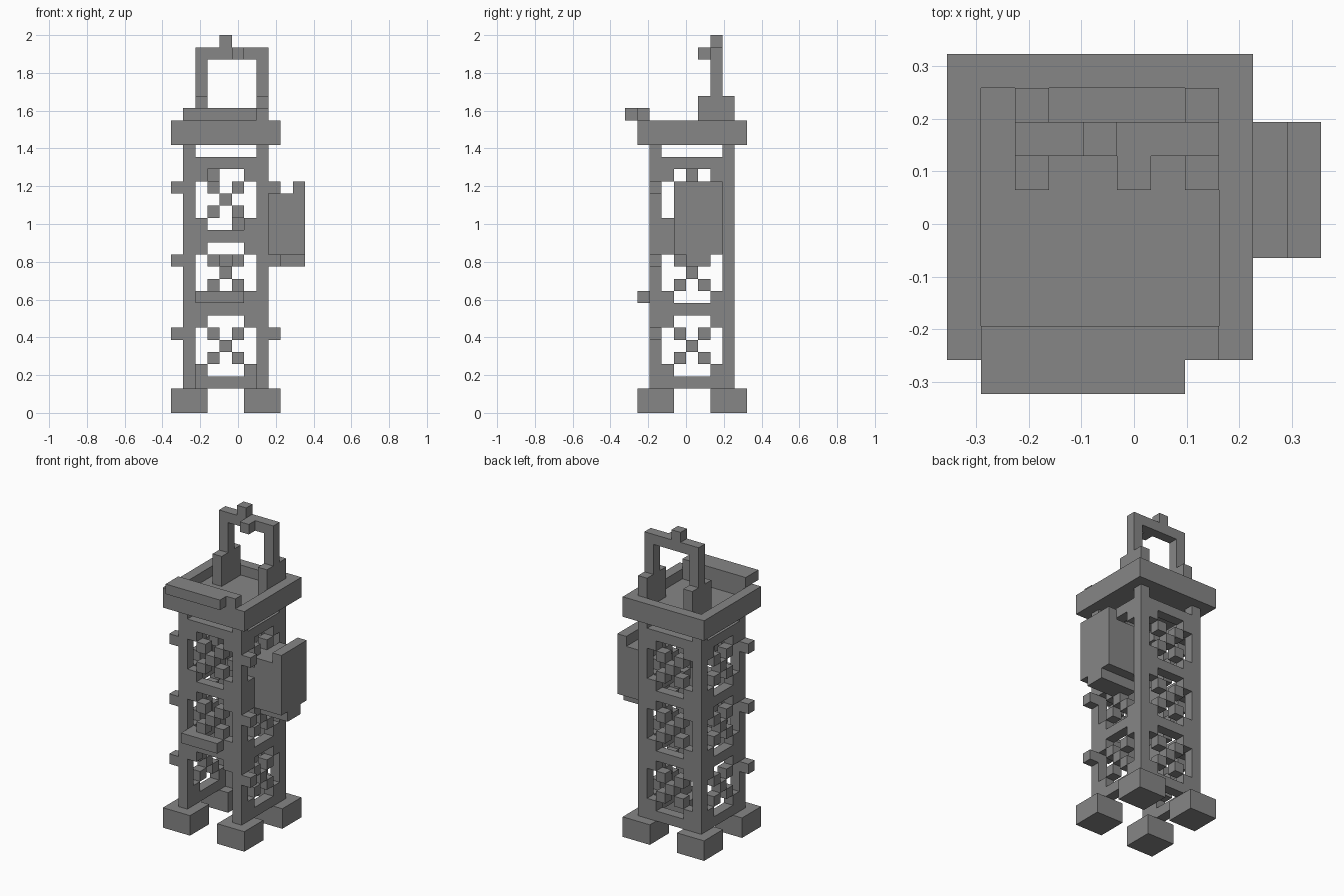
import bpy
from itertools import product
from mathutils import Vector

if "Cube" in bpy.data.objects:
    bpy.data.objects.remove(bpy.data.objects["Cube"], do_unlink=True)

U = 2 / 31                       # size of one block
ORIGIN = Vector((-5.5, -5, 0))   # grid corner, in blocks

stone = bpy.data.materials.new("mid grey")
stone.use_nodes = True
GREY = (0.24, 0.24, 0.24, 1)
stone.diffuse_color = GREY
stone.node_tree.nodes["Principled BSDF"].inputs["Base Color"].default_value = GREY


def box(x, y, z):
    """Set of blocks filling three half-open ranges."""
    return set(product(range(*x), range(*y), range(*z)))


def build(name, cells):
    """Make one object from blocks, keeping only its outer faces."""
    verts, faces = {}, []
    for cell in sorted(cells):
        for axis, side in product(range(3), (0, 1)):
            near = list(cell)
            near[axis] += 2 * side - 1
            if tuple(near) in cells:
                continue
            a, b = (axis + 1) % 3, (axis + 2) % 3
            loop = []
            for da, db in ((0, 0), (1, 0), (1, 1), (0, 1)):
                p = list(cell)
                p[axis] += side
                p[a] += da
                p[b] += db
                loop.append(verts.setdefault(tuple(p), len(verts)))
            faces.append(loop if side else loop[::-1])
    mesh = bpy.data.meshes.new(name)
    mesh.from_pydata([(Vector(v) + ORIGIN) * U for v in verts], [], faces)
    mesh.materials.append(stone)
    obj = bpy.data.objects.new(name, mesh)
    bpy.context.collection.objects.link(obj)


def wall_pattern(doorway):
    """Blocks of a wall between its corner posts, as (across, height)."""
    cells = set()
    for base in (2, 8, 14, 20):
        cells |= {(i, base) for i in range(5)}
        if base < 20:            # diagonal cross in each window
            for i in range(5):
                cells |= {(i, base + 1 + i), (i, base + 5 - i)}
    if doorway:
        cells = {c for c in cells if c[1] > 7 or (c[1] == 7 and c[0] in (0, 4))}
    return cells


# Feet
for side, x in (("right", 0), ("left", 6)):
    for end, y in (("front", 1), ("back", 7)):
        build(f"{end}_{side}_foot", box((x, x + 3), (y, y + 3), (0, 2)))

# Tower: corner posts and four lattice walls
tower = set()
for x, y in product((1, 7), (2, 8)):
    tower |= box((x, x + 1), (y, y + 1), (2, 22))
for i, z in wall_pattern(False):
    tower |= {(2 + i, 8, z), (1, 3 + i, z), (7, 3 + i, z)}
tower |= {(2 + i, 2, z) for i, z in wall_pattern(True)}
build("tower_frame", tower)

# Pegs on the front corner posts
for side, x in (("right", 0), ("left", 8)):
    for z in (6, 12, 18):
        build(f"{side}_peg_{z // 6}", {(x, 2, z)})

# Inner steps
build("inner_steps", {(3, 5, 19), (3, 4, 18), (4, 4, 17), (5, 4, 16), (5, 5, 15)})
build("inner_block", {(4, 4, 12)})

# Ledge above the doorway
build("door_ledge", box((2, 6), (1, 2), (9, 10)))

# Side box with its outer plate and bottom bracket
build("side_box", box((8, 10), (4, 8), (13, 18))
      | box((10, 11), (4, 8), (13, 19))
      | box((8, 11), (5, 7), (12, 13)))

# Platform with raised rim
build("platform", box((0, 9), (1, 10), (22, 24)) - box((1, 8), (2, 9), (23, 24)))

# Front board lying on the rim
build("front_board", box((1, 7), (0, 1), (24, 25)) | box((1, 8), (1, 2), (24, 25)))

# Arch on two bases, with a knob and a hook
arch = box((2, 8), (7, 8), (29, 30)) | {(4, 7, 30), (5, 6, 29)}
for x in (2, 7):
    arch |= box((x, x + 1), (6, 9), (23, 26)) | box((x, x + 1), (7, 8), (26, 29))
build("top_arch", arch)
